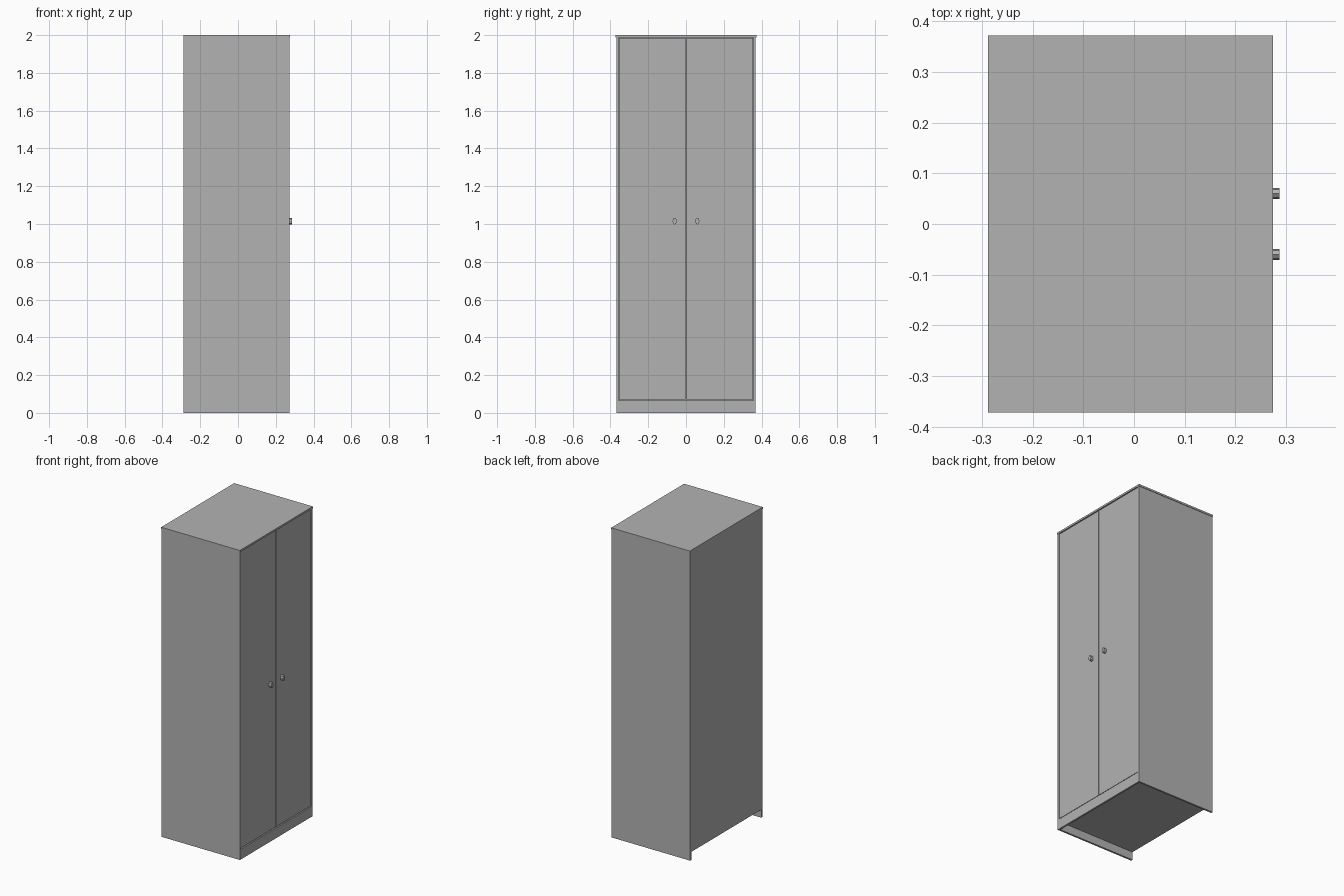
import bpy, bmesh, math

if "Cube" in bpy.data.objects:
    bpy.data.objects.remove(bpy.data.objects["Cube"])

grey = bpy.data.materials.new("plain grey")
grey.diffuse_color = (0.45, 0.45, 0.45, 1)
grey.use_nodes = True
grey.node_tree.nodes["Principled BSDF"].inputs["Base Color"].default_value = grey.diffuse_color


def finish(name, bm):
    bmesh.ops.recalc_face_normals(bm, faces=bm.faces)
    mesh = bpy.data.meshes.new(name)
    bm.to_mesh(mesh)
    bm.free()
    mesh.materials.append(grey)
    obj = bpy.data.objects.new(name, mesh)
    bpy.context.collection.objects.link(obj)
    return obj


def panel(name, x, y, z):
    """Box between (min, max) pairs on each axis."""
    bm = bmesh.new()
    bmesh.ops.create_cube(bm, size=1)
    for v in bm.verts:
        v.co = [r[0] if c < 0 else r[1] for c, r in zip(v.co, (x, y, z))]
    return finish(name, bm)


def knob(name, y):
    """Eight-sided oval pull standing out from the door."""
    bm = bmesh.new()
    ring = [bm.verts.new((0.262, y + 0.011 * math.cos(i * math.pi / 4),
                          1.015 + 0.018 * math.sin(i * math.pi / 4))) for i in range(8)]
    base = bm.faces.new(ring)
    ext = bmesh.ops.extrude_face_region(bm, geom=[base], use_keep_orig=True)
    for v in ext["geom"]:
        if isinstance(v, bmesh.types.BMVert):
            v.co.x = 0.287
    return finish(name, bm)


BACK, FRONT = -0.288, 0.274
OUT, IN = 0.369, 0.357      # outer and inner faces of the sides

# Carcass
panel("top_panel", (BACK, FRONT), (-0.372, 0.372), (1.988, 2.0))
panel("bottom_panel", (BACK, 0.262), (-IN, IN), (0.052, 0.066))
panel("back_panel", (BACK, BACK + 0.006), (-IN, IN), (0.052, 1.988))
panel("plinth", (0.26, 0.272), (-IN, IN), (0, 0.066))

# Sides, doors and knobs on each half
for side, s in (("left", -1), ("right", 1)):
    panel(side + "_side", (BACK, FRONT - 0.001), sorted((s * IN, s * OUT)), (0, 1.988))
    panel(side + "_door", (0.257, 0.269), sorted((s * 0.002, s * (IN - 0.002))), (0.071, 1.985))
    knob(side + "_knob", s * 0.06)
